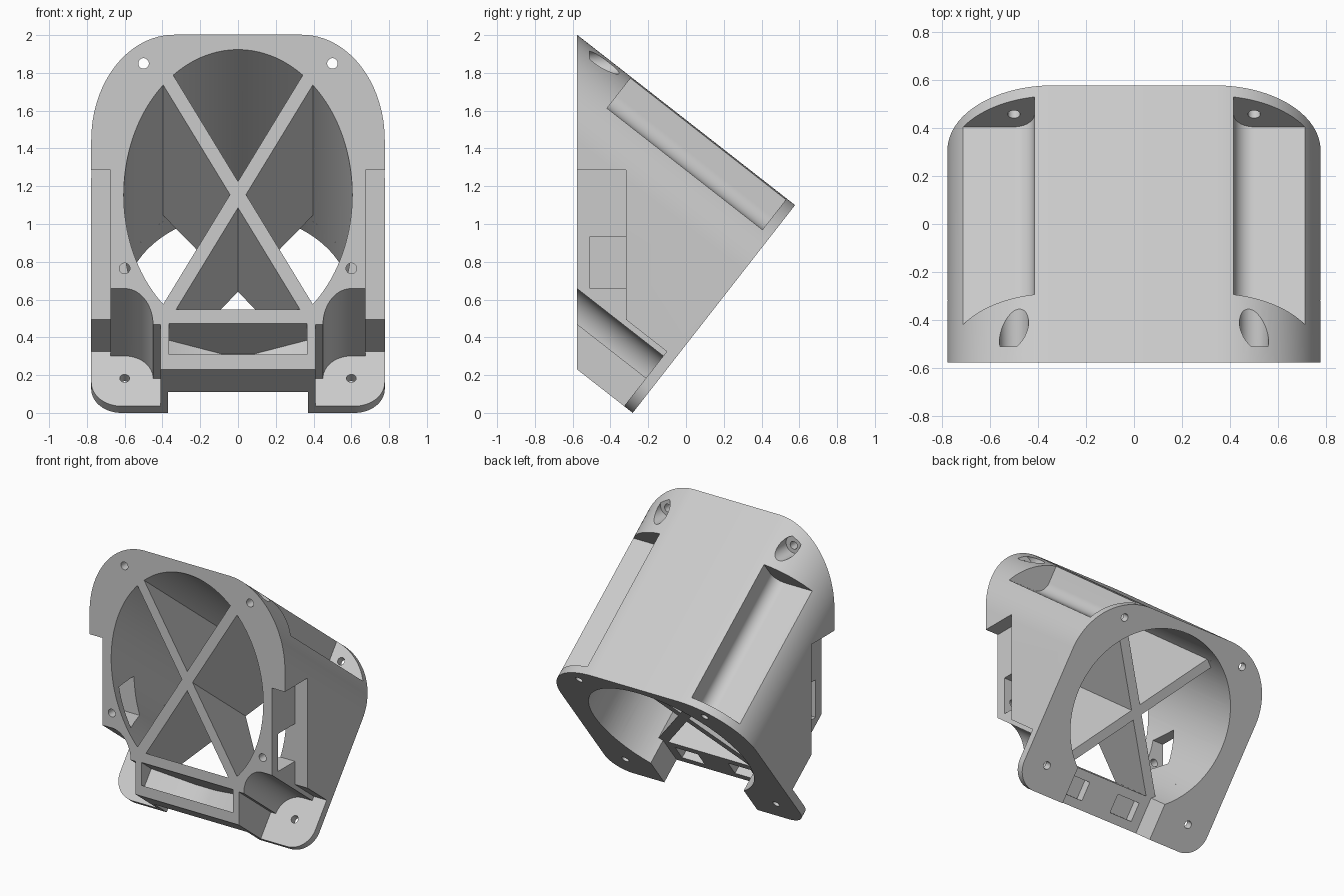
import bpy, bmesh, math
from mathutils import Matrix, Vector

if "Cube" in bpy.data.objects:
    bpy.data.objects.remove(bpy.data.objects["Cube"], do_unlink=True)

TILT = math.radians(38)
S, C = math.sin(TILT), math.cos(TILT)
X, UP, AXIS = Vector((1, 0, 0)), Vector((0, S, C)), Vector((0, -C, S))


def frame(a, b, origin=(0, 0, 0)):
    m = Matrix((a, b, a.cross(b))).transposed().to_4x4()
    m.translation = origin
    return m


FOOT = (0, -0.282, 0)
FAN = frame(X, UP, FOOT)                 # profile in the fan plane, depth toward the front
PLAN = frame(X, AXIS, FOOT)              # profile along the duct, depth downward
FRONT = frame(X, Vector((0, 0, 1)))      # profile in x and z, depth is minus y


def prism(name, pts, h0, h1, m=FAN):
    bm = bmesh.new()
    base = bm.faces.new([bm.verts.new((x, y, h0)) for x, y in pts])
    ext = bmesh.ops.extrude_face_region(bm, geom=[base])["geom"]
    bmesh.ops.translate(bm, vec=(0, 0, h1 - h0),
                        verts=[g for g in ext if isinstance(g, bmesh.types.BMVert)])
    bmesh.ops.transform(bm, matrix=m, verts=bm.verts)
    bmesh.ops.recalc_face_normals(bm, faces=bm.faces)
    me = bpy.data.meshes.new(name)
    bm.to_mesh(me)
    bm.free()
    ob = bpy.data.objects.new(name, me)
    bpy.context.collection.objects.link(ob)
    return ob


def arc(cx, cy, r, a0, a1, n):
    return [(cx + r * math.cos(math.radians(a0 + (a1 - a0) * i / n)),
             cy + r * math.sin(math.radians(a0 + (a1 - a0) * i / n))) for i in range(n + 1)]


def circle(cx, cy, r, n=32):
    return arc(cx, cy, r, 0, 360, n)[:-1]


def rect(x0, x1, y0, y1):
    return [(x0, y0), (x1, y0), (x1, y1), (x0, y1)]


def cut(pts, h0, h1, m=FAN):
    tool = prism("cutter", pts, h0, h1, m)
    tool.hide_render = True
    mod = duct.modifiers.new("cut", 'BOOLEAN')
    mod.operation, mod.object, mod.solver = 'DIFFERENCE', tool, 'EXACT'
    bpy.context.view_layer.objects.active = duct
    bpy.ops.object.modifier_apply(modifier=mod.name)
    bpy.data.objects.remove(tool, do_unlink=True)


def cut_pair(pts, *args):
    cut(pts, *args)
    cut([(-x, y) for x, y in pts], *args)


# Outer shell: rounded profile swept along the tilted axis up to the upright front
W, H, R, r = 0.777, 1.396, 0.44, 0.16
shell = (arc(W - R, H - R, R, 0, 90, 24) + arc(R - W, H - R, R, 90, 180, 24)
         + arc(r - W, r, r, 180, 270, 16) + arc(W - r, r, r, 270, 360, 16))
duct = prism("fan_duct", shell, 0, 1.7)
for v in duct.data.vertices:
    if v.co.y < -0.577:
        v.co += AXIS * ((v.co.y + 0.577) / C)

# Fan side: full bore, open at the bottom between the feet
CV, BR, RIB = 0.729, 0.605, 0.178
cut(circle(0, CV, BR, 120), -0.1, RIB)
cut(rect(-0.37, 0.37, -0.1, 0.252), -0.1, RIB)

# Front side: four openings that leave crossed ribs and a flat floor
HALF, RISE, FLOOR = 0.0335, 52.3, 0.25
inset = math.degrees(math.asin(HALF / BR))
side_apex = HALF / math.sin(math.radians(RISE))
end_apex = HALF / math.cos(math.radians(RISE))
cut([(0, CV + end_apex)] + arc(0, CV, BR, RISE + inset, 180 - RISE - inset, 32), RIB - 0.05, 2)
cut_pair([(side_apex, CV)] + arc(0, CV, BR, inset - RISE, RISE - inset, 40), RIB - 0.05, 2)
foot_x = (CV - end_apex - FLOOR) / math.tan(math.radians(RISE))
cut([(0, CV - end_apex), (-foot_x, FLOOR), (foot_x, FLOOR)], RIB - 0.05, 2)

# Clearance above the two mounting feet
cut_pair([(0.41, -0.1), (0.41, 0.187), (0.45, 0.187)] + arc(0.6, 0.187, 0.15, 180, 90, 20)[1:]
         + [(0.675, 0.337), (0.675, 0.367), (0.95, 0.367), (0.95, -0.1)], 0.058, 2)

# Side recesses and the nut pockets behind them
cut_pair(rect(0.675, 0.95, 0.4, 1.285), 0.318, 2, FRONT)
cut_pair(rect(0.42, 0.95, 0.66, 0.93), 0.318, 0.51, FRONT)

# Screw grooves along the top corners
cut_pair([(0.415, 1.6)] + arc(0.5, 1.272, 0.085, 180, 270, 16)
         + [(0.95, 1.187), (0.95, 1.6)], 0.056, 1.1)

# Screw holes in the fan plane
cut_pair(circle(0.5, 1.272, 0.026), -0.1, 0.15)
cut_pair(circle(0.6, 0.187, 0.026), -0.1, 0.15)

# Screw holes in the front face, upper ones counterbored
cut_pair(circle(0.5, 1.85, 0.028), 0.4, 0.7, FRONT)
cut_pair(circle(0.5, 1.855, 0.061), 0, 0.51, FRONT)
cut_pair(circle(0.6, 0.765, 0.028), 0.4, 0.7, FRONT)

# Lower slot with an angled back wall, and small pockets behind it
cut([(-0.365, 0.38), (-0.08, 0.26), (0.08, 0.26), (0.365, 0.38), (0.365, 1), (-0.365, 1)],
    -0.191, -0.061, PLAN)
cut_pair(rect(0.12, 0.3, 0.06, 0.19), 0.1, 0.24)

# Finish
mat = bpy.data.materials.new("light_grey_plastic")
mat.use_nodes = True
grey = (0.6, 0.6, 0.6, 1)
mat.diffuse_color = grey
mat.node_tree.nodes["Principled BSDF"].inputs["Base Color"].default_value = grey
duct.data.materials.clear()
duct.data.materials.append(mat)
for p in duct.data.polygons:
    p.material_index = 0
bpy.ops.object.select_all(action='DESELECT')
duct.select_set(True)
bpy.context.view_layer.objects.active = duct
bpy.ops.object.shade_smooth_by_angle(angle=math.radians(25))
